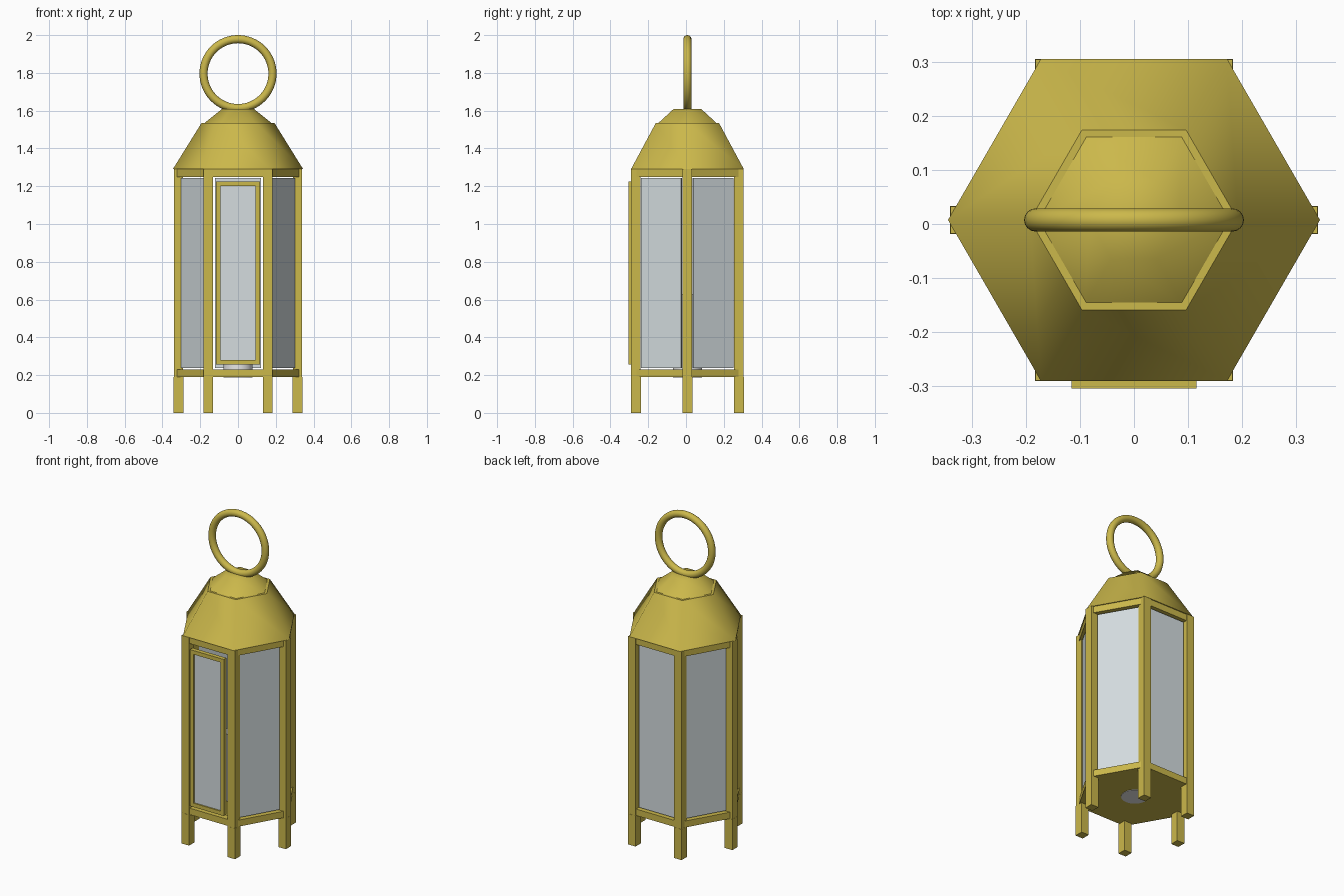
import bpy
from math import pi, radians, cos, sin
from mathutils import Matrix

cube = bpy.data.objects.get("Cube")
if cube:
    bpy.data.objects.remove(cube, do_unlink=True)

CY = 0.0075              # body axis, shifted back to balance the door
R = 0.315                # corner radius of the body
APOTHEM = R * cos(pi / 6)


def material(name, rgb):
    m = bpy.data.materials.new(name)
    m.use_nodes = True
    m.diffuse_color = (*rgb, 1)
    m.node_tree.nodes["Principled BSDF"].inputs["Base Color"].default_value = (*rgb, 1)
    return m


brass = material("brass", (0.60, 0.48, 0.07))
glass = material("pale_glass", (0.66, 0.72, 0.74))
wax = material("white_wax", (0.8, 0.8, 0.8))


def finish(name, mat, smooth=None):
    ob = bpy.context.object
    ob.name = name
    ob.data.materials.append(mat)
    if smooth:
        bpy.ops.object.shade_smooth_by_angle(angle=radians(smooth))
    return ob


def box(name, mat, size, center, turn=0):
    bpy.ops.mesh.primitive_cube_add(size=1)
    ob = finish(name, mat)
    ob.data.transform(Matrix.Diagonal((*size, 1)))
    ob.location = center
    ob.rotation_euler.z = turn
    return ob


def frustum(name, mat, r1, r2, z1, z2, sides=6, smooth=None):
    # Primitive vertices start on +y, so a quarter turn puts corners on the x axis
    bpy.ops.mesh.primitive_cone_add(vertices=sides, radius1=r1, radius2=r2, depth=z2 - z1,
                                    location=(0, CY, (z1 + z2) / 2), rotation=(0, 0, pi / 2))
    return finish(name, mat, smooth)


# Corner posts and feet
for i in range(6):
    a = i * pi / 3
    x, y = R * cos(a), R * sin(a) + CY
    box(f"post_{i + 1}", brass, (0.05, 0.05, 1.1), (x, y, 0.74))
    box(f"foot_{i + 1}", brass, (0.052, 0.052, 0.19), (x, y, 0.095))

# Rails on every side, glass panes on all but the front
for i in range(6):
    a = -pi / 2 + i * pi / 3
    x, y = APOTHEM * cos(a), APOTHEM * sin(a) + CY
    for label, z in (("lower", 0.21), ("upper", 1.27)):
        box(f"{label}_rail_{i + 1}", brass, (0.04, 0.3, 0.04), (x, y, z), a)
    if i:
        box(f"glass_pane_{i + 1}", glass, (0.01, 0.245, 1.005), (x, y, 0.74), a)

# Framed door on the front
door_y = -0.292
for side, name in ((-1, "right"), (1, "left")):
    box(f"door_stile_{name}", brass, (0.024, 0.026, 0.97), (side * 0.104, door_y, 0.74))
for name, z in (("bottom", 0.267), ("top", 1.213)):
    box(f"door_rail_{name}", brass, (0.184, 0.026, 0.024), (0, door_y, z))
box("door_glass", glass, (0.184, 0.01, 0.922), (0, door_y, 0.74))

# Floor, candle, roof and cap
frustum("floor", brass, R, R, 0.19, 0.215)
frustum("candle", wax, 0.077, 0.077, 0.187, 0.63, sides=32, smooth=40)
frustum("roof", brass, 0.345, 0.193, 1.29, 1.535, smooth=58)
frustum("roof_cap", brass, 0.181, 0.083, 1.532, 1.61, smooth=58)

# Carrying ring
bpy.ops.mesh.primitive_torus_add(major_radius=0.1825, minor_radius=0.0215, major_segments=64,
                                 minor_segments=16, location=(0, CY, 1.796),
                                 rotation=(pi / 2, 0, 0))
finish("carrying_ring", brass, 60)
